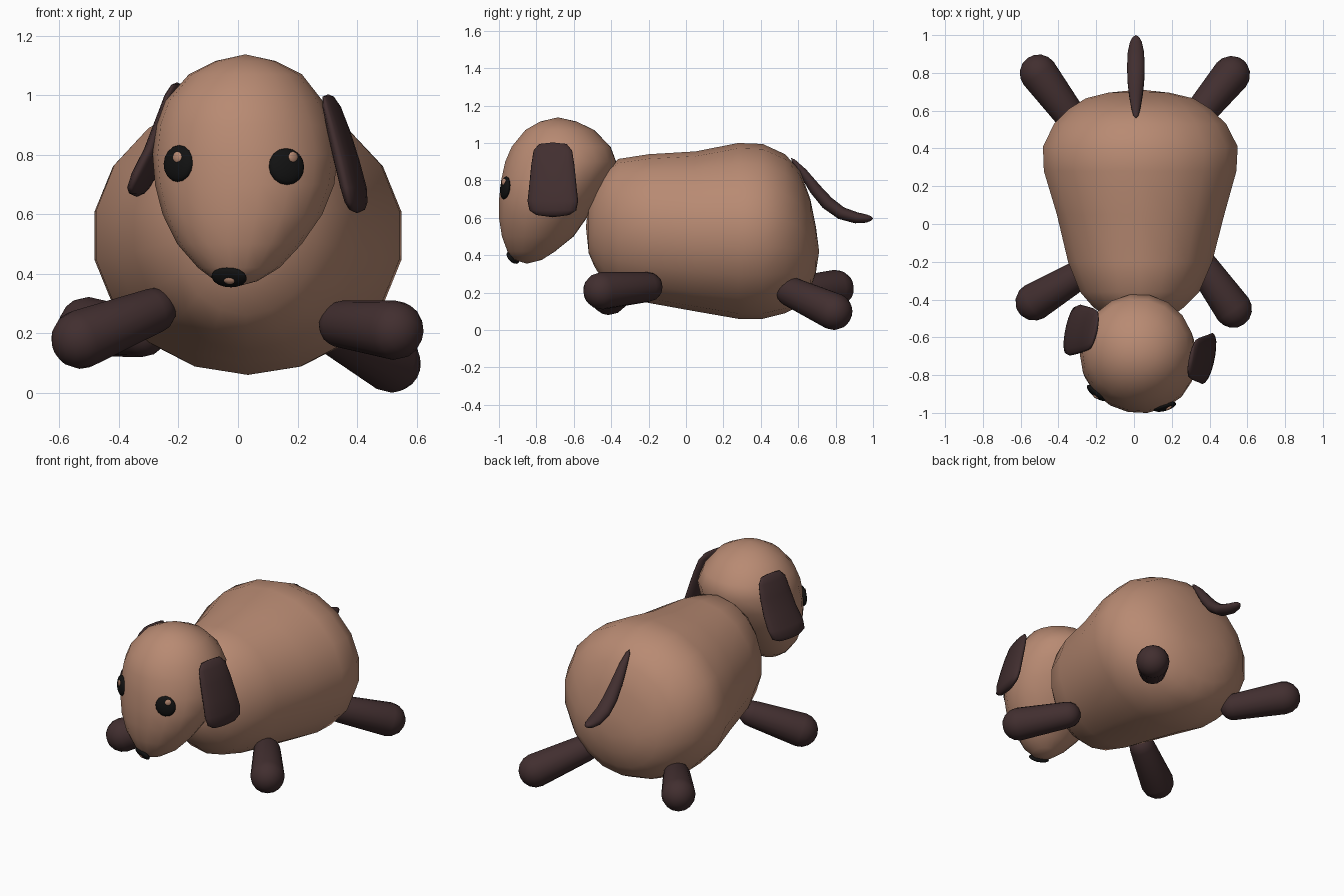
import bpy, bmesh, math
from mathutils import Vector as V
from mathutils.bvhtree import BVHTree


def material(name, rgb):
    m = bpy.data.materials.new(name)
    m.diffuse_color = (*rgb, 1)
    return m


TAN = material("tan fur", (0.48, 0.255, 0.17))
DARK = material("dark brown fur", (0.054, 0.028, 0.029))
BLACK = material("black", (0.006, 0.006, 0.006))


def finish(name, bm, mat):
    bmesh.ops.recalc_face_normals(bm, faces=bm.faces)
    me = bpy.data.meshes.new(name)
    bm.to_mesh(me)
    bm.free()
    me.materials.append(mat)
    for p in me.polygons:
        p.use_smooth = True
    ob = bpy.data.objects.new(name, me)
    bpy.context.collection.objects.link(ob)
    return ob


def loft(name, rings, start, end, mat, n=18):
    """Skin elliptical rings (centre, axis a, axis b), closed by a point at each end."""
    bm = bmesh.new()
    loops = []
    for c, a, b in rings:
        loops.append([bm.verts.new(V(c) + V(a) * math.sin(t) - V(b) * math.cos(t))
                      for t in (2 * math.pi * i / n for i in range(n))])
    for l0, l1 in zip(loops, loops[1:]):
        for i in range(n):
            j = (i + 1) % n
            bm.faces.new((l0[i], l0[j], l1[j], l1[i]))
    for tip, l in ((start, loops[0]), (end, loops[-1])):
        p = bm.verts.new(tip)
        for i in range(n):
            bm.faces.new((l[i], l[(i + 1) % n], p))
    return finish(name, bm, mat)


# Body: y, x min, x max, z min, z max
body = [(-0.52, -0.07, 0.13, 0.41, 0.69), (-0.49, -0.15, 0.2, 0.34, 0.77),
        (-0.44, -0.22, 0.27, 0.26, 0.85), (-0.36, -0.29, 0.35, 0.19, 0.915),
        (-0.2, -0.355, 0.42, 0.145, 0.94), (0.05, -0.415, 0.485, 0.1, 0.955),
        (0.28, -0.485, 0.55, 0.06, 1.0), (0.41, -0.49, 0.557, 0.06, 0.995),
        (0.53, -0.43, 0.495, 0.09, 0.94), (0.61, -0.35, 0.41, 0.13, 0.85),
        (0.665, -0.26, 0.32, 0.21, 0.7), (0.695, -0.14, 0.19, 0.31, 0.55)]
loft("body", [(((x0 + x1) / 2, y, (z0 + z1) / 2), ((x1 - x0) / 2, 0, 0), (0, 0, (z1 - z0) / 2))
              for y, x0, x1, z0, z1 in body], (0.03, -0.535, 0.55), (0.03, 0.712, 0.42), TAN)

# Head, turned slightly: z, x min, x max, y min, y max
SIDE, BACK = V((0.98, -0.2, 0)), V((0.2, 0.98, 0))
head = [(1.115, -0.075, 0.125, -0.78, -0.585), (1.07, -0.165, 0.215, -0.86, -0.49),
        (0.98, -0.245, 0.285, -0.935, -0.4), (0.9, -0.275, 0.32, -0.97, -0.37),
        (0.8, -0.288, 0.335, -0.99, -0.41), (0.7, -0.28, 0.325, -1.0, -0.46),
        (0.6, -0.255, 0.285, -1.0, -0.53), (0.5, -0.205, 0.215, -0.985, -0.6),
        (0.42, -0.135, 0.14, -0.955, -0.7), (0.375, -0.075, 0.065, -0.92, -0.77)]
head_ob = loft("head", [(((x0 + x1) / 2, (y0 + y1) / 2, z), SIDE * (x1 - x0) / 2, BACK * (y1 - y0) / 2)
                        for z, x0, x1, y0, y1 in head],
               (0.025, -0.685, 1.137), (-0.01, -0.85, 0.355), TAN)

# Ears: z, centre x, half width, half thickness
ears = {"right_ear": (-0.712, [(0.995, 0.303, 0.075, 0.012), (0.96, 0.315, 0.105, 0.024),
                               (0.88, 0.338, 0.118, 0.032), (0.78, 0.365, 0.128, 0.036),
                               (0.69, 0.388, 0.138, 0.036), (0.64, 0.397, 0.128, 0.03),
                               (0.615, 0.4, 0.09, 0.02)]),
        "left_ear": (-0.562, [(1.035, -0.205, 0.075, 0.012), (1.0, -0.217, 0.105, 0.022),
                              (0.92, -0.24, 0.118, 0.03), (0.82, -0.273, 0.128, 0.035),
                              (0.74, -0.312, 0.138, 0.036), (0.69, -0.334, 0.128, 0.03),
                              (0.67, -0.34, 0.09, 0.02)])}
for name, (y, rows) in ears.items():
    rings = [((x, y, z), SIDE * t, BACK * w) for z, x, w, t in rows]
    loft(name, rings, (rows[0][1], y, rows[0][0] + 0.008),
         (rows[-1][1], y, rows[-1][0] - 0.012), DARK)


# Legs: tapered capsules from body to paw
def capsule(name, p, q, r0, r1):
    p, q = V(p), V(q)
    d = (q - p).normalized()
    a = d.cross(V((0, 0, 1))).normalized()
    b = a.cross(d)
    rings = []
    for c, r, angles in ((p, r0, (-67, -45, -22, 0)), (q, r1, (0, 22, 45, 67))):
        for t in map(math.radians, angles):
            rings.append((c + d * r * math.sin(t), a * r * math.cos(t), b * r * math.cos(t)))
    loft(name, rings, p - d * r0, q + d * r1, DARK, 16)


capsule("front_left_leg", (-0.285, -0.265, 0.275), (-0.528, -0.412, 0.18), 0.077, 0.1)
capsule("front_right_leg", (0.35, -0.205, 0.23), (0.525, -0.45, 0.21), 0.08, 0.1)
capsule("back_right_leg", (0.325, 0.56, 0.205), (0.515, 0.79, 0.1), 0.08, 0.1)
capsule("back_left_leg", (-0.32, 0.55, 0.2), (-0.505, 0.798, 0.222), 0.08, 0.1)

# Tail: y, z, half width, half thickness along a drooping curve
tail = [(0.575, 0.905, 0.014, 0.01), (0.625, 0.845, 0.027, 0.022), (0.69, 0.755, 0.038, 0.032),
        (0.755, 0.68, 0.045, 0.036), (0.83, 0.625, 0.048, 0.034), (0.91, 0.6, 0.044, 0.03),
        (0.965, 0.596, 0.032, 0.022), (0.99, 0.597, 0.017, 0.012)]
rings = []
for i, (y, z, w, t) in enumerate(tail):
    k0, k1 = tail[max(i - 1, 0)], tail[min(i + 1, len(tail) - 1)]
    d = V((0, k1[0] - k0[0], k1[1] - k0[1])).normalized()
    rings.append(((0.01, y, z), (w, 0, 0), V((0, -d.z, d.y)) * t))
loft("tail", rings, (0.01, 0.56, 0.922), (0.01, 1.0, 0.597), DARK, 14)

# Face: flattened domes set on the head surface, found by looking from the front
bm = bmesh.new()
bm.from_mesh(head_ob.data)
tree = BVHTree.FromBMesh(bm)
bm.free()


def dome(name, x, z, rx, ry, thick, lift, mat):
    hit, normal, _, _ = tree.ray_cast(V((x, -3, z)), V((0, 1, 0)))
    if normal.y > 0:
        normal = -normal
    b = bmesh.new()
    bmesh.ops.create_uvsphere(b, u_segments=16, v_segments=10, radius=1)
    bmesh.ops.scale(b, vec=(rx, ry, thick), verts=b.verts)
    rot = normal.to_track_quat('Z', 'Y').to_matrix()
    bmesh.ops.rotate(b, matrix=rot, verts=b.verts)
    bmesh.ops.translate(b, vec=hit + normal * lift, verts=b.verts)
    finish(name, b, mat)


dome("left_eye", -0.2, 0.77, 0.062, 0.062, 0.022, 0.0, BLACK)
dome("right_eye", 0.163, 0.76, 0.062, 0.062, 0.022, 0.0, BLACK)
dome("nose", -0.03, 0.388, 0.063, 0.04, 0.018, 0.0, BLACK)
dome("left_eye_glint", -0.192, 0.79, 0.019, 0.019, 0.008, 0.018, TAN)
dome("right_eye_glint", 0.175, 0.79, 0.019, 0.019, 0.008, 0.018, TAN)
dome("nose_glint", -0.025, 0.386, 0.02, 0.014, 0.007, 0.015, TAN)
